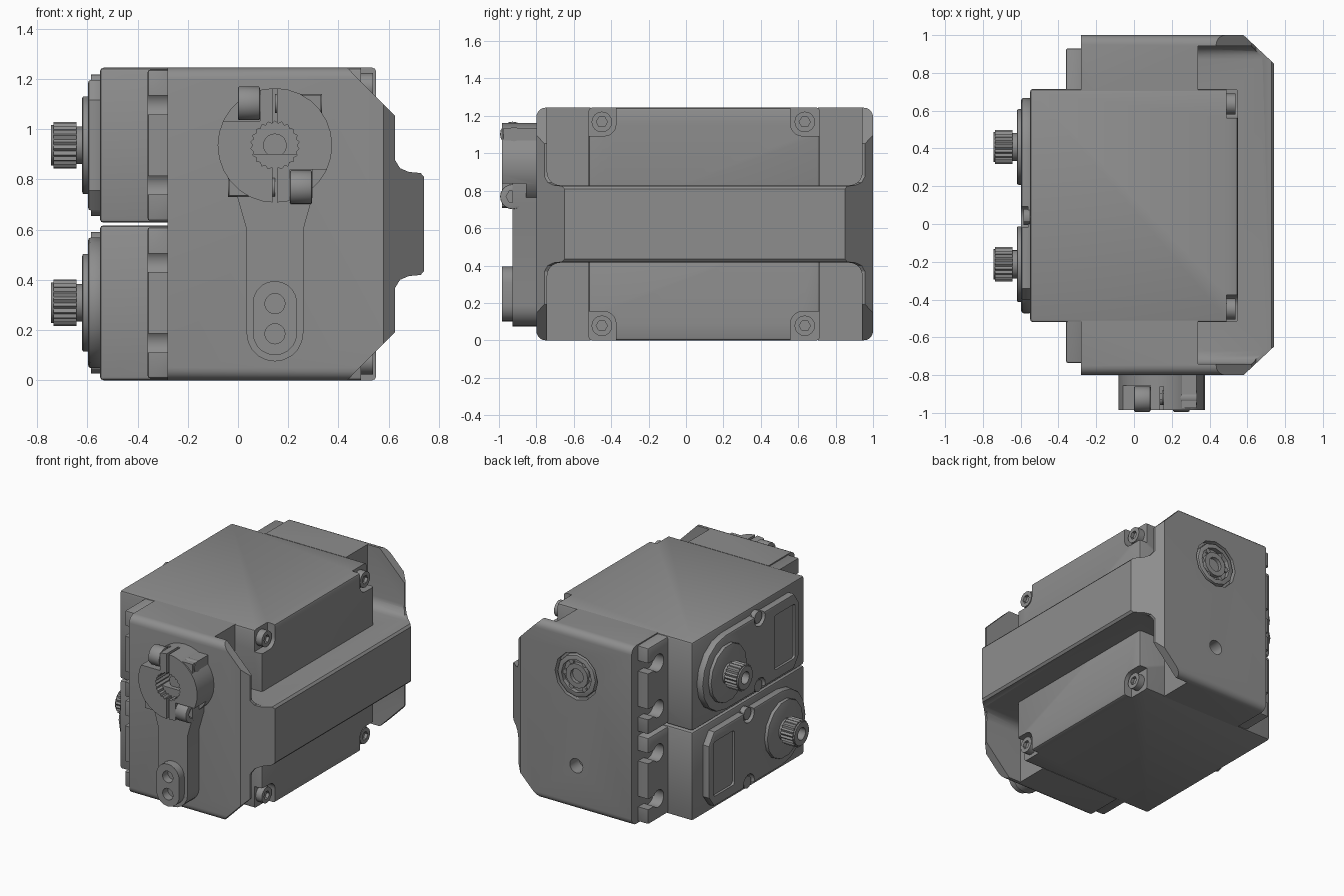
import bpy, bmesh
from math import sin, cos, pi, radians

cube = bpy.data.objects.get("Cube")
if cube:
    bpy.data.objects.remove(cube)

grey = bpy.data.materials.new("housing grey")
grey.use_nodes = True
GREY = (0.27, 0.27, 0.27, 1)
grey.diffuse_color = GREY
for node in grey.node_tree.nodes:
    if node.type == 'BSDF_PRINCIPLED':
        node.inputs["Base Color"].default_value = GREY

parts = []


# Outline helpers
def ngon(u, v, r, n=24):
    return [(u + r * cos(2 * pi * i / n), v + r * sin(2 * pi * i / n)) for i in range(n)]


def spline(u, v, r, teeth=22):
    return [(u + k * cos(pi * i / teeth), v + k * sin(pi * i / teeth))
            for i in range(2 * teeth) for k in [r if i % 2 else r * 0.9]]


def rounded(u0, u1, v0, v1, r, n=5):
    pts = []
    corners = [(u1 - r, v1 - r), (u0 + r, v1 - r), (u0 + r, v0 + r), (u1 - r, v0 + r)]
    for q, (u, v) in enumerate(corners):
        for i in range(n + 1):
            a = pi / 2 * (q + i / n)
            pts.append((u + r * cos(a), v + r * sin(a)))
    return pts


def rect(u0, u1, v0, v1):
    return [(u0, v0), (u1, v0), (u1, v1), (u0, v1)]


# Extrude a flat outline along an axis from a to b
def prism(name, axis, pts, a, b, bevel=0, segments=2):
    place = {'x': lambda u, v, w: (w, u, v),
             'y': lambda u, v, w: (u, w, v),
             'z': lambda u, v, w: (u, v, w)}[axis]
    bm = bmesh.new()
    ends = [[bm.verts.new(place(u, v, w)) for u, v in pts] for w in (a, b)]
    bm.faces.new(ends[0])
    bm.faces.new(ends[1])
    n = len(pts)
    for i in range(n):
        j = (i + 1) % n
        bm.faces.new((ends[0][i], ends[0][j], ends[1][j], ends[1][i]))
    bmesh.ops.recalc_face_normals(bm, faces=bm.faces)
    if bevel:
        sharp = [e for e in bm.edges if e.calc_face_angle(0) > radians(60)]
        bmesh.ops.bevel(bm, geom=sharp, offset=bevel, segments=segments,
                        profile=0.5, affect='EDGES')
    mesh = bpy.data.meshes.new(name)
    bm.to_mesh(mesh)
    bm.free()
    mesh.materials.append(grey)
    obj = bpy.data.objects.new(name, mesh)
    bpy.context.scene.collection.objects.link(obj)
    parts.append(obj)
    return obj


# Apply boolean tools one after another and discard them
def carve(obj, *tools, op='DIFFERENCE'):
    for tool in tools:
        mod = obj.modifiers.new("carve", 'BOOLEAN')
        mod.operation = op
        mod.solver = 'EXACT'
        mod.object = tool
        bpy.context.view_layer.objects.active = obj
        bpy.ops.object.modifier_apply(modifier=mod.name)
        parts.remove(tool)
        bpy.data.objects.remove(tool)


def hole(axis, u, v, r, a, b, n=20):
    return prism("cutter", axis, ngon(u, v, r, n), a, b)


H = 1.244          # overall height
MID = H / 2
Y0, Y1 = -0.52, 0.715   # servo body ends
AX, AZ = 0.147, 0.935   # pivot axis of the lever

# Bracket: side outline trimmed by rounded end outline and chamfered plan
half = [(-0.28, MID), (0.435, MID), (0.625, 0.43), (0.625, 0.255),
        (0.645, 0.222), (0.68, 0.207), (0.727, 0.203), (0.74, 0.188)]
side = [(x, MID + h) for x, h in half] + [(x, MID - h) for x, h in reversed(half)]
bracket = prism("bracket", 'y', side, -0.85, 1.05)
plan = [(-0.4, -0.856), (0.52, -0.856), (0.8, -0.594),
        (0.8, 0.794), (0.52, 1.056), (-0.4, 1.056)]
carve(bracket,
      prism("trim", 'x', rounded(-0.8, 1.0, 0, H, 0.05), -0.4, 0.9),
      prism("trim", 'z', plan, -0.1, 1.4), op='INTERSECT')
carve(bracket,
      prism("cutter", 'x', rounded(-0.742, 0.942, MID + 0.207, 1.6, 0.07), 0.34, 1),
      prism("cutter", 'x', rounded(-0.742, 0.942, -0.4, MID - 0.207, 0.07), 0.34, 1),
      prism("cutter", 'z', rect(-0.5, 0.53, Y0 + 0.01, Y1 - 0.01), -0.2, 1.5),
      hole('y', AX, AZ, 0.165, 0.965, 1.1, 12),
      hole('y', AX, 0.31, 0.05, 0.9, 1.1))

# Bearing set in the rear of the bracket
ring = prism("bearing_ring", 'y', ngon(AX, AZ, 0.148, 12), 0.95, 1.0, 0.008)
carve(ring, hole('y', AX, AZ, 0.115, 0.97, 1.1, 12))
hub = prism("bearing_hub", 'y', ngon(AX, AZ, 0.085, 14), 0.95, 0.995)
carve(hub, hole('y', AX, AZ, 0.05, 0.9, 1.1, 12))
for i in range(6):
    u, v = ngon(AX, AZ, 0.1, 6)[i]
    prism("bearing_roller", 'y', ngon(u, v, 0.018, 8), 0.95, 0.985)


# One servo: body, mounting ears, gear cover, shaft and screws
def servo(tag, z0, s, outer_z):
    z1, zc = z0 + 0.617, z0 + 0.3085
    ym = (Y0 + Y1) / 2
    ys = ym + s * 0.31

    body = prism(tag + "_servo_body", 'x', rect(Y0, Y1, z0, z1), -0.55, 0.55, 0.015)
    up = 1 if outer_z > zc else -1
    for y, out in ((-0.45, -1), (0.635, 1)):
        ya, yb = sorted((y - out * 0.075, y + out * 0.3))
        za, zb = sorted((outer_z - up * 0.075, outer_z + up * 0.3))
        carve(body, prism("cutter", 'x', rounded(ya, yb, za, zb, 0.06), 0.49, 0.7))
        screw = prism(tag + "_corner_screw", 'x', ngon(y, outer_z, 0.055, 16), 0.47, 0.537)
        carve(screw, hole('x', y, outer_z, 0.03, 0.515, 0.6, 6))

    ears = prism(tag + "_mounting_ears", 'x', rect(-0.735, 0.93, z0 + 0.008, z1 - 0.008),
                 -0.36, -0.27, 0.01)
    for y, out in ((-0.625, -1), (0.82, 1)):
        for dz in (-0.16, 0.16):
            z = zc + dz
            ya, yb = sorted((y, y + out * 0.3))
            carve(ears, hole('x', y, z, 0.06, -0.5, -0.281),
                  prism("cutter", 'x', rect(ya, yb, z - 0.037, z + 0.037), -0.5, -0.281))

    # Cover outline is round about the shaft and square at the far end
    arc = [(0.26 * cos(a), 0.26 * sin(a))
           for a in [radians(-90 + 180 * i / 8) for i in range(9)]]
    shape = arc + [(-0.38, 0.26), (-0.75, 0.26), (-0.81, 0.18),
                   (-0.81, -0.18), (-0.75, -0.26), (-0.38, -0.26)]
    cover = prism(tag + "_gear_cover", 'x', [(ys + s * u, zc + v) for u, v in shape],
                  -0.597, -0.54, 0.012)
    ya, yb = sorted((ys - s * 0.53, ys - s * 0.76))
    carve(cover, prism("cutter", 'x', rounded(ya, yb, zc - 0.19, zc + 0.19, 0.02), -0.7, -0.58))
    for dz in (-0.24, 0.24):
        y = ys - s * 0.37
        carve(cover, hole('x', y, zc + dz, 0.06, -0.7, -0.56, 14))
        prism(tag + "_cover_screw", 'x', ngon(y, zc + dz, 0.042, 12), -0.585, -0.54)

    prism(tag + "_shaft_flange", 'x', ngon(ys, zc, 0.2, 14), -0.62, -0.58, 0.008)
    prism(tag + "_shaft_collar", 'x', ngon(ys, zc, 0.075, 20), -0.65, -0.6)
    shaft = prism(tag + "_splined_shaft", 'x', spline(ys, zc, 0.092), -0.735, -0.643)
    prism(tag + "_shaft_lip", 'x', ngon(ys, zc, 0.08), -0.745, -0.72)
    tip = parts[-1]
    for p in (shaft, tip):
        carve(p, hole('x', ys, zc, 0.042, -0.9, -0.68, 16))


servo("lower", 0.0, -1, 0.078)
servo("upper", 0.627, 1, 1.168)

# Lever arm with rounded foot and two-hole boss
foot = [(AX + 0.113 * cos(a), 0.188 + 0.113 * sin(a))
        for a in [radians(180 + 180 * i / 10) for i in range(11)]]
neck = [(AX + 0.113, 0.6), (AX + 0.15, 0.73), (AX + 0.15, 0.9),
        (AX - 0.15, 0.9), (AX - 0.15, 0.73), (AX - 0.113, 0.6)]
arm = prism("lever_arm", 'y', foot + neck, -0.928, -0.79)
boss = prism("lever_boss", 'y', rounded(AX - 0.088, AX + 0.088, 0.1, 0.395, 0.087),
             -0.985, -0.9)
for z in (0.185, 0.305):
    carve(boss, hole('y', AX, z, 0.04, -1.1, -0.92))

# Split clamp hub of the lever, symmetric about its axis by a half turn
clamp = prism("lever_clamp", 'y', ngon(AX, AZ, 0.228, 28), -0.985, -0.79)
for k in (1, -1):
    def span(c, a, b):
        return sorted((c + k * a, c + k * b))
    lug = prism("lug", 'y', rect(*span(AX, 0.02, 0.183), *span(AZ, 0.09, 0.2)), -0.975, -0.795)
    carve(clamp, lug, op='UNION')
for k in (1, -1):
    carve(clamp, prism("cutter", 'y', rect(*span(AX, -0.06, -0.4), *span(AZ, 0.097, 0.4)),
                       -1.1, -0.855))
carve(clamp,
      prism("cutter", 'y', spline(AX, AZ, 0.097), -1.1, -0.84),
      prism("cutter", 'y', rect(AX - 0.009, AX + 0.009, 0.5, 1.4), -1.1, -0.86))

# Clamp screws and central pivot screw
for k in (1, -1):
    z = AZ + k * 0.167
    xa, xb = span(AX, -0.06, -0.147)
    head = prism("clamp_screw", 'x', ngon(-0.927, z, 0.067, 20), xa, xb, 0.006)
    end = AX - k * 0.147
    carve(head, hole('x', -0.927, z, 0.035, end - 0.04, end + 0.04, 6))
    prism("clamp_screw_tip", 'x', ngon(-0.92, z, 0.038, 16), *span(AX, 0, 0.187))
prism("pivot_screw", 'y', ngon(AX, AZ, 0.047, 20), -0.9, -0.8)

# Smooth shading with crisp edges
bpy.ops.object.select_all(action='DESELECT')
for p in parts:
    p.select_set(True)
bpy.context.view_layer.objects.active = parts[0]
bpy.ops.object.shade_smooth_by_angle(angle=radians(30))
